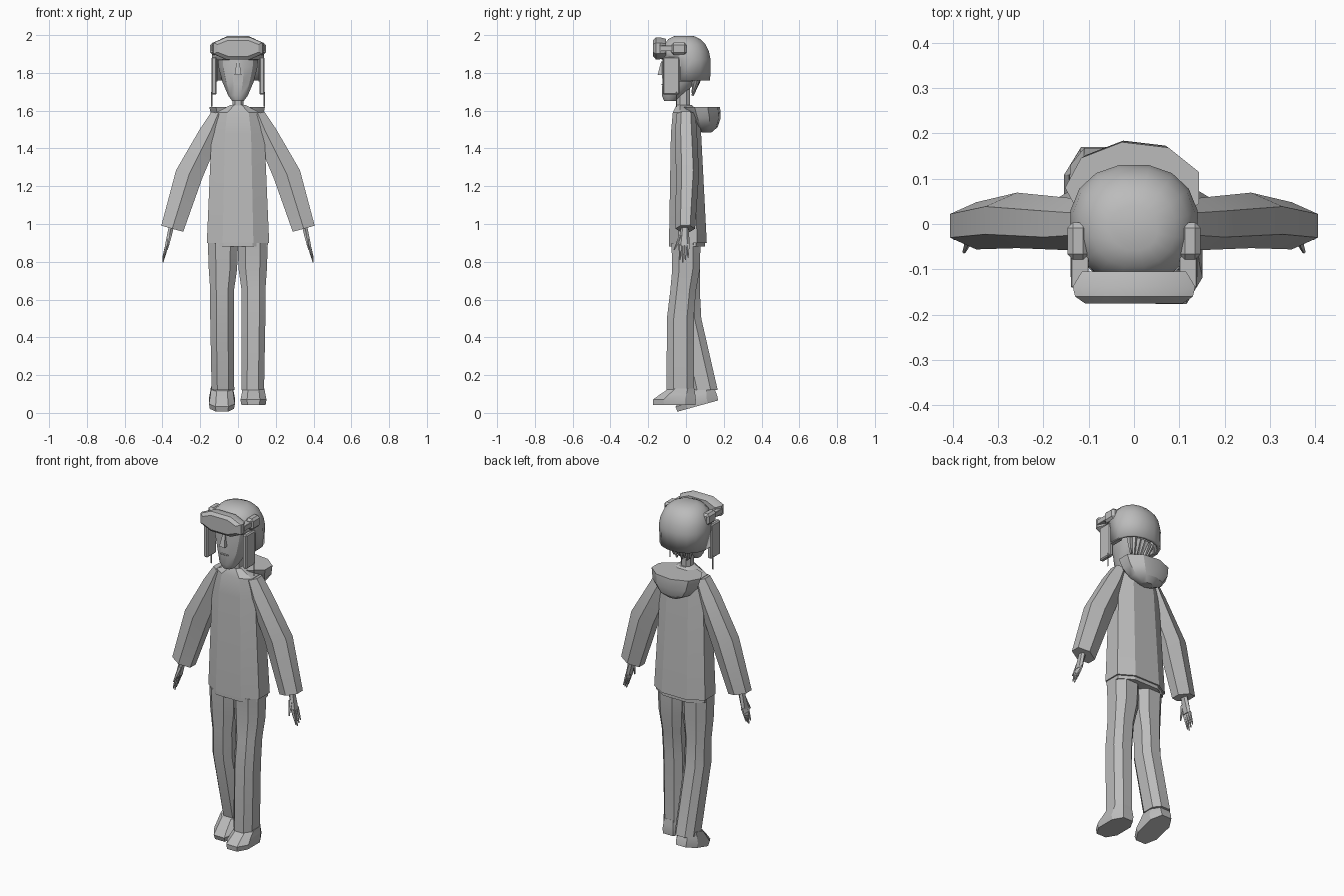
import bpy, bmesh, math
from mathutils import Matrix, Vector

cube = bpy.data.objects.get("Cube")
if cube:
    bpy.data.objects.remove(cube, do_unlink=True)

grey = bpy.data.materials.new("plain grey")
grey.use_nodes = True
grey.diffuse_color = (.5, .5, .5, 1)
grey.node_tree.nodes["Principled BSDF"].inputs["Base Color"].default_value = grey.diffuse_color


def finish(bm, name, mirror=False):
    """Turn a bmesh into a shaded object, optionally mirrored to the other side."""
    bmesh.ops.recalc_face_normals(bm, faces=bm.faces)
    mesh = bpy.data.meshes.new(name)
    bm.to_mesh(mesh)
    bm.free()
    mesh.materials.append(grey)
    part = bpy.data.objects.new(name, mesh)
    bpy.context.collection.objects.link(part)
    bpy.ops.object.select_all(action='DESELECT')
    part.select_set(True)
    bpy.context.view_layer.objects.active = part
    bpy.ops.object.shade_smooth_by_angle(angle=math.radians(30))
    if mirror:
        part.modifiers.new("other side", 'MIRROR')
    return part


def ring(x=0, y=0, z=0, wide=0, deep=0):
    """Centre and half sizes of one cross-section."""
    return Vector((x, y, z)), wide, deep


def loft(name, rings, sides=8, square=.8, turn=Matrix(), slant=0, opening=None, mirror=False):
    """Skin a stack of rounded cross-sections; slant tilts them sideways."""
    bm = bmesh.new()
    loops = []
    for centre, wide, deep in rings:
        loop = []
        for i in range(sides):
            angle = math.tau * (i + .5) / sides
            reach = math.cos(math.pi / sides)
            c, s = math.cos(angle) / reach, math.sin(angle) / reach
            dx = wide * math.copysign(abs(c) ** square, c)
            dy = deep * math.copysign(abs(s) ** square, s)
            loop.append(bm.verts.new(turn @ (centre + Vector((dx, dy, dx * slant)))))
        loops.append(loop)
    for low, high in zip(loops, loops[1:]):
        for i in range(sides):
            bm.faces.new((low[i - 1], low[i], high[i], high[i - 1]))
    bm.faces.new(loops[-1])
    if opening:
        doomed = [f for f in bm.faces if opening(f.calc_center_median())]
        bmesh.ops.delete(bm, geom=doomed, context='FACES')
    else:
        bm.faces.new(loops[0])
    return finish(bm, name, mirror)


def box(name, x, y, z, bevel=.002, mirror=False):
    """Block spanning the given ranges on each axis."""
    bm = bmesh.new()
    bmesh.ops.create_cube(bm, size=1)
    for v in bm.verts:
        v.co = [(low + high) / 2 + c * (high - low) for (low, high), c in zip((x, y, z), v.co)]
    bmesh.ops.bevel(bm, geom=bm.edges[:], offset=bevel, segments=1, affect='EDGES')
    return finish(bm, name, mirror)


def spike(name, start, end, radius, mirror=False):
    """Thin tapered rod between two points."""
    start, end = Vector(start), Vector(end)
    axis = end - start
    turn = Matrix.Translation(start) @ axis.to_track_quat('Z', 'Y').to_matrix().to_4x4()
    tip = radius / 3
    loft(name, [ring(wide=radius, deep=radius), ring(z=axis.length, wide=tip, deep=tip)],
         sides=5, square=1, turn=turn, mirror=mirror)


# jacket
hem_z, collar_z = .9, 1.62
loft("jacket", [ring(z=hem_z, y=.01, wide=.165, deep=.1),
                ring(z=1.48, wide=.14, deep=.08),
                ring(z=1.59, wide=.115, deep=.07),
                ring(z=collar_z + .01, y=-.01, wide=.04, deep=.04)])
loft("jacket_hem", [ring(z=z, y=.006, wide=.157, deep=.095) for z in (hem_z - .02, hem_z + .01)])

# hood: half a bowl with a flat top
hood = []
for step in range(4):
    drop = math.radians(25 * step)
    hood.append(ring(y=.08 + .03 * math.sin(drop), z=collar_z - .14 * math.sin(drop),
                     wide=.143 * math.cos(drop), deep=.096 * math.cos(drop)))
loft("hood", hood[::-1], sides=9, square=1)

# neck, head and face
loft("neck", [ring(z=z, y=-.015, wide=.03, deep=.036) for z in (1.6, 1.72)])
loft("head", [ring(z=1.65, y=-.085, wide=.03, deep=.03),
              ring(z=1.68, y=-.074, wide=.052, deep=.054),
              ring(z=1.75, y=-.035, wide=.082, deep=.09),
              ring(z=1.83, y=-.02, wide=.103, deep=.108),
              ring(z=1.92, y=-.015, wide=.11, deep=.105)], sides=12, square=.9)
loft("nose", [ring(z=1.79, y=-.127, wide=.018, deep=.023),
              ring(z=1.86, y=-.12, wide=.007, deep=.012)], sides=4, square=1)
box("mouth", x=(-.025, .025), y=(-.13, -.115), z=(1.735, 1.742))
for k in range(-3, 4):
    spike("hair_strand", start=(k / 40, .07 - k * k / 500, 1.78),
          end=(k / 60, .035, 1.68 + k % 2 / 80), radius=.014)

# helmet: straight sides, domed crown, open at the face
helmet = [ring(z=1.76, wide=.137, deep=.128)]
for step in range(5):
    rise = math.radians(19 * step)
    helmet.append(ring(z=1.87 + .13 * math.sin(rise), y=-.01 * math.sin(rise),
                       wide=.14 * math.cos(rise) ** .7, deep=.13 * math.cos(rise) ** .7))
shell = loft("helmet", helmet, sides=16, square=.9, opening=lambda c: c.z < 1.85 and c.y < 0)
thickness = shell.modifiers.new("thickness", 'SOLIDIFY')
thickness.thickness = .018

# helmet flaps, straps and ear pods
box("cheek_flaps", x=(.113, .14), y=(-.122, -.035), z=(1.685, 1.885), bevel=.006, mirror=True)
box("ear_flaps", x=(.108, .134), y=(-.045, .03), z=(1.755, 1.88), mirror=True)
box("chin_straps", x=(.136, .142), y=(-.053, -.047), z=(1.62, 1.7), mirror=True)
box("ear_pods", x=(.1, .147), y=(-.078, .003), z=(1.895, 1.96), bevel=.012, mirror=True)

# goggles on the brow, lofted towards the front
forward = Matrix.Translation((0, 0, 1.93)) @ Matrix.Rotation(math.pi / 2, 4, 'X')
loft("goggles", [ring(z=.105, wide=.115, deep=.05),
                 ring(z=.138, wide=.135, deep=.058),
                 ring(z=.16, wide=.13, deep=.058),
                 ring(z=.175, wide=.108, deep=.042)], turn=forward)
box("goggle_straps", x=(.1, .139), y=(-.14, -.07), z=(1.915, 1.945), mirror=True)

# sleeves
loft("sleeves", [ring(x=.105, z=1.585, wide=.035, deep=.043),
                 ring(x=.145, z=1.49, wide=.055, deep=.05),
                 ring(x=.258, z=1.265, y=.008, wide=.07, deep=.053),
                 ring(x=.348, z=.975, y=-.004, wide=.058, deep=.045)],
     sides=6, square=1, slant=.28, mirror=True)

# hands with four fingers and a thumb
loft("palms", [ring(x=.352, z=.99, y=-.006, wide=.014, deep=.017),
               ring(x=.376, z=.885, y=-.01, wide=.011, deep=.027)], sides=6, mirror=True)
for finger in range(4):
    y = .014 * finger - .031
    spike("fingers", start=(.375, y, .892), end=(.398, y, .797 + abs(finger - 1) / 80),
          radius=.008, mirror=True)
spike("thumbs", start=(.36, -.025, .94), end=(.375, -.062, .865), radius=.009, mirror=True)


def leg(side, x, knee_y, ankle_y, heel, pitch):
    """Trouser leg and a shoe pitched about its heel."""
    loft(side + "_trouser_leg", [ring(x=x * .95, z=hem_z, wide=.08, deep=.077),
                                 ring(x=x * .95, z=.76, wide=.075, deep=.073),
                                 ring(x=x, z=.65, y=knee_y / 2, wide=.063, deep=.068),
                                 ring(x=x, z=.5, y=knee_y, wide=.063, deep=.071),
                                 ring(x=x * .95, z=.12, y=ankle_y, wide=.06, deep=.073)])
    turn = Matrix.Translation(heel) @ Matrix.Rotation(pitch, 4, 'X')
    loft(side + "_shoe", [ring(y=-.112, wide=.064, deep=.112),
                          ring(y=-.112, z=.028, wide=.069, deep=.114),
                          ring(y=-.095, z=.055, wide=.063, deep=.094),
                          ring(y=-.072, z=.088, wide=.058, deep=.066)], turn=turn)


# the left leg steps forward, the right one trails
leg("left", x=.082, knee_y=-.03, ankle_y=-.03, heel=(.082, .05, .042), pitch=0)
leg("right", x=-.084, knee_y=.01, ankle_y=.095, heel=(-.085, .17, .066), pitch=.27)
